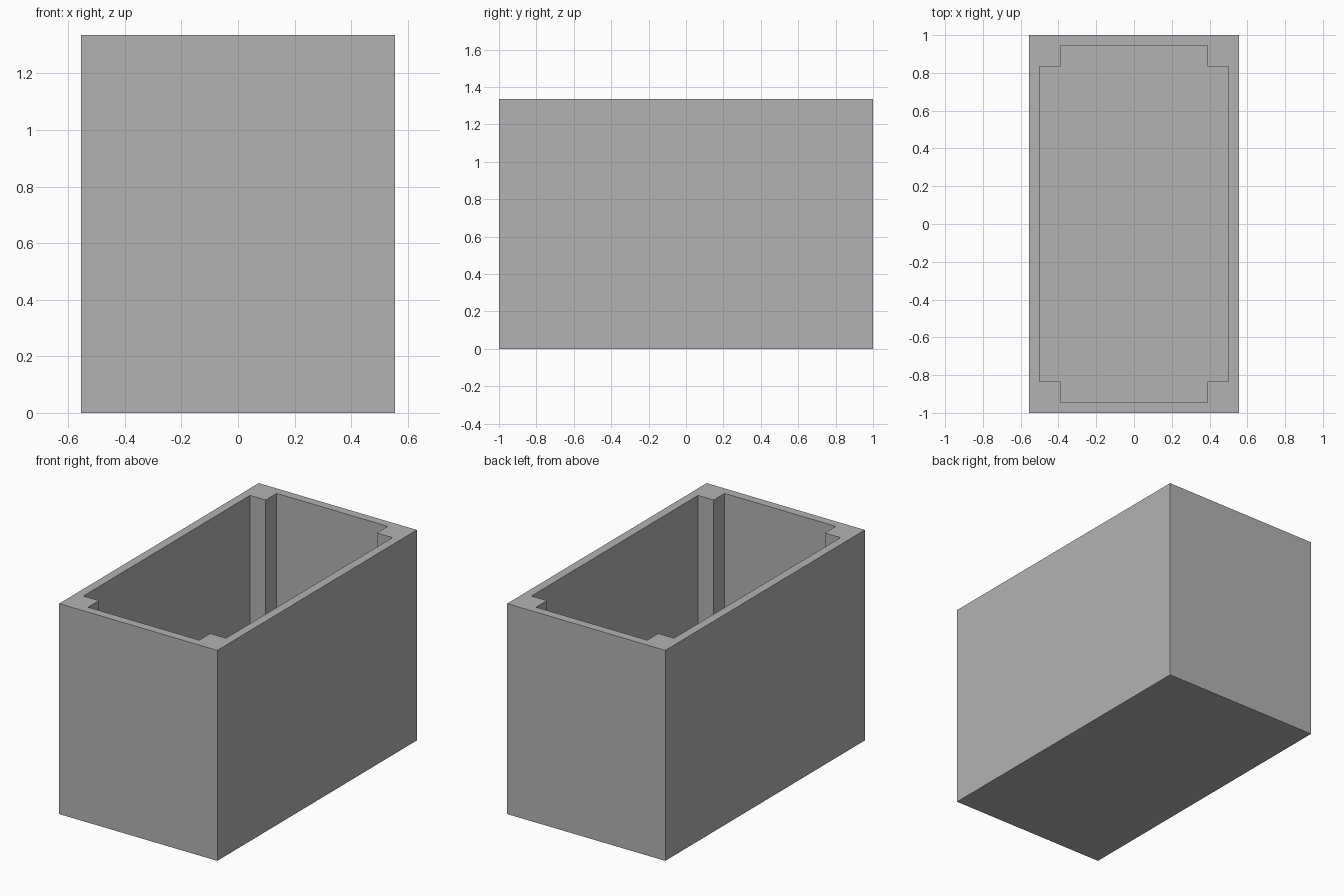
import bpy
import bmesh

HALF_X, HALF_Y, HEIGHT = 0.555, 1.0, 1.335
WALL = 0.055
POST = 0.11

if "Cube" in bpy.data.objects:
    bpy.data.objects.remove(bpy.data.objects["Cube"], do_unlink=True)

grey = bpy.data.materials.new("plain grey")
grey.use_nodes = True
colour = (0.45, 0.45, 0.45, 1)
grey.diffuse_color = colour
grey.node_tree.nodes["Principled BSDF"].inputs["Base Color"].default_value = colour

# Cavity outline: a rectangle with a square post left standing in each corner
ix, iy = HALF_X - WALL, HALF_Y - WALL
px, py = ix - POST, iy - POST
cavity = []
for sx, sy in ((1, 1), (-1, 1), (-1, -1), (1, -1)):
    corner = [(ix, py), (px, py), (px, iy)]
    if sx * sy < 0:
        corner.reverse()
    cavity += [(sx * x, sy * y) for x, y in corner]
outer = [(HALF_X, HALF_Y), (-HALF_X, HALF_Y), (-HALF_X, -HALF_Y), (HALF_X, -HALF_Y)]

bm = bmesh.new()


def wall_loop(outline, low, high):
    """Raise an outline into walls, close the bottom, return the top edges."""
    bottom = [bm.verts.new((x, y, low)) for x, y in outline]
    top = [bm.verts.new((x, y, high)) for x, y in outline]
    bm.faces.new(bottom)
    edges = []
    for i in range(len(outline)):
        j = (i + 1) % len(outline)
        bm.faces.new((bottom[i], bottom[j], top[j], top[i]))
        edges.append(bm.edges.get((top[i], top[j])))
    return edges


# Outer shell, inner cavity with its floor, and the flat rim joining them
rim = wall_loop(outer, 0, HEIGHT) + wall_loop(cavity, WALL, HEIGHT)
bmesh.ops.triangle_fill(bm, edges=rim, use_beauty=True, normal=(0, 0, 1))
bmesh.ops.recalc_face_normals(bm, faces=bm.faces)
bmesh.ops.dissolve_limit(bm, angle_limit=0.01, verts=bm.verts, edges=bm.edges)

mesh = bpy.data.meshes.new("open_box")
bm.to_mesh(mesh)
bm.free()
mesh.materials.append(grey)
box = bpy.data.objects.new("open_box", mesh)
bpy.context.collection.objects.link(box)
